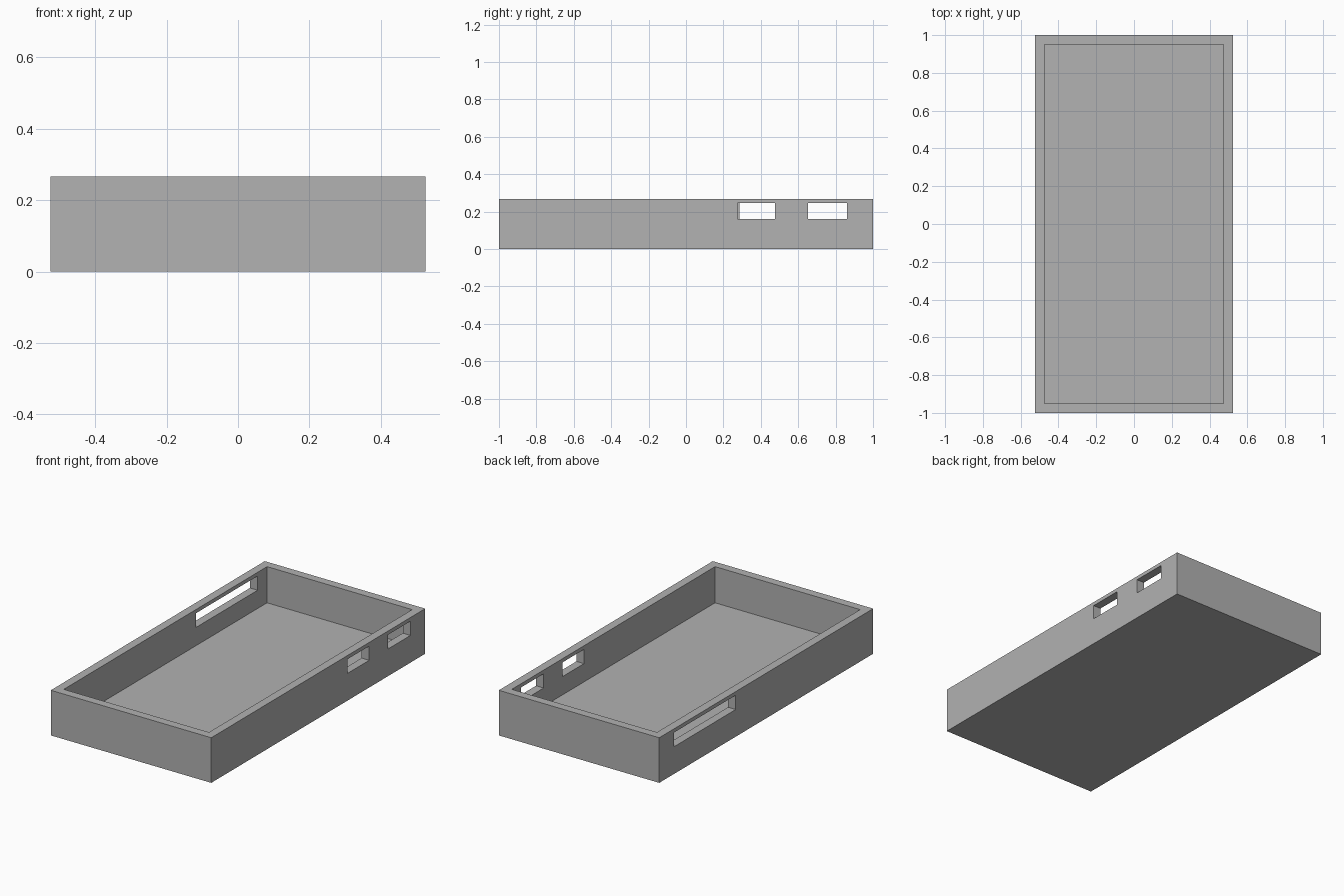
import bpy

cube = bpy.data.objects.get("Cube")
if cube:
    bpy.data.objects.remove(cube, do_unlink=True)

grey = bpy.data.materials.new("plain grey")
grey.use_nodes = True
colour = (0.445, 0.445, 0.445, 1)
grey.diffuse_color = colour
grey.node_tree.nodes["Principled BSDF"].inputs["Base Color"].default_value = colour

HALF_W, HALF_L, HEIGHT = 0.525, 1.0, 0.267
WALL, FLOOR = 0.05, 0.053


def box(name, low, high):
    """Axis-aligned box between two corners."""
    bpy.ops.mesh.primitive_cube_add(size=1)
    ob = bpy.context.object
    ob.name = name
    for v in ob.data.vertices:
        v.co = [h if c > 0 else l for c, l, h in zip(v.co, low, high)]
    ob.data.materials.append(grey)
    return ob


def cut(target, name, low, high):
    """Subtract a box from the target and discard the cutter."""
    cutter = box(name, low, high)
    cutter.hide_render = True
    mod = target.modifiers.new(name, 'BOOLEAN')
    mod.operation = 'DIFFERENCE'
    mod.solver = 'EXACT'
    mod.object = cutter
    bpy.context.view_layer.objects.active = target
    bpy.ops.object.modifier_apply(modifier=mod.name)
    bpy.data.objects.remove(cutter, do_unlink=True)


# Open tray: outer block with a hollow interior
tray = box("tray", (-HALF_W, -HALF_L, 0), (HALF_W, HALF_L, HEIGHT))
cut(tray, "interior", (WALL - HALF_W, WALL - HALF_L, FLOOR),
    (HALF_W - WALL, HALF_L - WALL, HEIGHT + 0.1))

# Side slots: two short ones on the left wall, one long one on the right wall
for name, side, y0, y1 in (("left_middle_slot", 1, 0.275, 0.477),
                           ("left_back_slot", 1, 0.652, 0.862),
                           ("right_long_slot", -1, 0.285, 0.862)):
    x0, x1 = sorted((side * (HALF_W - 0.1), side * (HALF_W + 0.1)))
    cut(tray, name, (x0, y0, 0.161), (x1, y1, 0.245))
